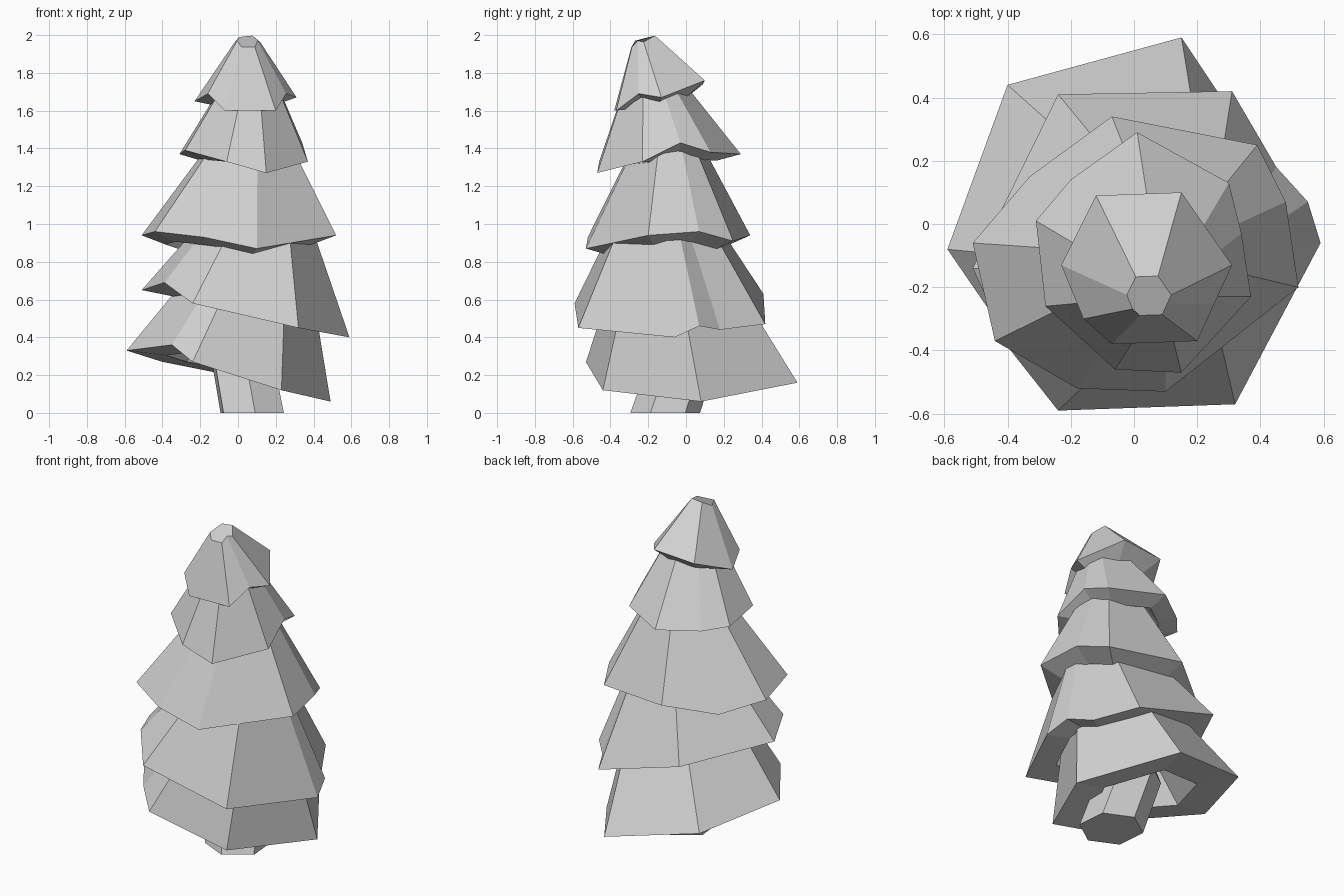
import bpy, bmesh, math
from mathutils import Vector

cube = bpy.data.objects.get("Cube")
if cube:
    bpy.data.objects.remove(cube)

grey = bpy.data.materials.new("light_grey")
grey.use_nodes = True
grey.diffuse_color = (0.64, 0.64, 0.64, 1)
grey.node_tree.nodes["Principled BSDF"].inputs["Base Color"].default_value = (0.64, 0.64, 0.64, 1)


def loft(name, rings):
    """Skin a list of equal-length rings and cap both ends."""
    bm = bmesh.new()
    loops = [[bm.verts.new(p) for p in ring] for ring in rings]
    n = len(loops[0])
    for lower, upper in zip(loops, loops[1:]):
        for i in range(n):
            j = (i + 1) % n
            bm.faces.new((lower[i], lower[j], upper[j], upper[i]))
    bm.faces.new(loops[0])
    bm.faces.new(loops[-1])
    bmesh.ops.recalc_face_normals(bm, faces=bm.faces)
    mesh = bpy.data.meshes.new(name)
    bm.to_mesh(mesh)
    bm.free()
    mesh.materials.append(grey)
    obj = bpy.data.objects.new(name, mesh)
    bpy.context.collection.objects.link(obj)


def scaled(ring, factor, centre, height_factor):
    """Shrink a ring about its middle and move that middle to a new centre."""
    middle = sum(ring, Vector()) / len(ring)
    size = Vector((factor, factor, height_factor))
    return [Vector(centre) + (p - middle) * size for p in ring]


def foliage_tier(name, rim, top_centre, top_scale, lip_scale,
                 lip_drop=0.0, lip_height=None, top_height=None):
    """Tilted hollow cone: cavity ceiling, lower lip, outer rim, top cap."""
    rim = [Vector(p) for p in rim]
    middle = sum(rim, Vector()) / len(rim)
    top = Vector(top_centre)
    lip_height = lip_scale if lip_height is None else lip_height
    top_height = top_scale if top_height is None else top_height
    lip = scaled(rim, lip_scale, middle - Vector((0, 0, lip_drop)), lip_height)
    inner = top_scale * 0.75
    ceiling = scaled(rim, inner, middle.lerp(top, 0.6), inner)
    loft(name, [ceiling, lip, rim, scaled(rim, top_scale, top, top_height)])


# Leaning six-sided trunk
def trunk_ring(x, y, z, radius):
    return [Vector((x + radius * math.cos(a), y + radius * math.sin(a), z))
            for a in (math.radians(35 + 60 * k) for k in range(6))]


loft("trunk", [trunk_ring(0.075, -0.11, 0, 0.185),
               trunk_ring(0.02, -0.01, 0.3, 0.18),
               trunk_ring(0.08, -0.06, 0.68, 0.12)])

# Foliage, bottom to top; each rim is an uneven loop
foliage_tier("bottom_foliage", [
    (-0.59, -0.08, 0.33), (-0.35, -0.43, 0.36), (-0.24, -0.53, 0.27),
    (0.23, -0.44, 0.12), (0.49, 0.08, 0.06), (0.15, 0.59, 0.16),
    (-0.4, 0.44, 0.27)], (0.06, -0.1, 0.72), 0.57, 0.57, lip_drop=-0.02)

foliage_tier("lower_foliage", [
    (-0.51, -0.14, 0.65), (-0.39, -0.4, 0.69), (-0.24, -0.59, 0.58),
    (0.32, -0.57, 0.45), (0.59, -0.06, 0.4), (0.55, 0.07, 0.46),
    (0.45, 0.18, 0.44), (0.31, 0.42, 0.47), (-0.24, 0.41, 0.63)],
    (0.17, -0.12, 1.1), 0.4, 0.65)

foliage_tier("middle_foliage", [
    (-0.51, -0.06, 0.94), (-0.44, -0.37, 0.96), (-0.18, -0.52, 0.93),
    (0.1, -0.53, 0.87), (0.52, -0.2, 0.94), (0.48, 0.07, 0.96),
    (0.39, 0.25, 0.91), (-0.07, 0.34, 0.94), (-0.33, 0.15, 0.88)],
    (0.07, -0.1, 1.5), 0.32, 0.75, lip_drop=0.045)

foliage_tier("upper_foliage", [
    (-0.31, 0.01, 1.37), (-0.28, -0.26, 1.39), (-0.06, -0.46, 1.33),
    (0.15, -0.47, 1.27), (0.37, -0.23, 1.33), (0.34, -0.03, 1.43),
    (0.3, 0.13, 1.38), (0.01, 0.29, 1.37), (-0.2, 0.14, 1.36)],
    (0.07, -0.18, 1.78), 0.36, 0.68, lip_drop=0.025, lip_height=0.25)

foliage_tier("tip_foliage", [
    (-0.23, -0.13, 1.65), (-0.16, -0.3, 1.69), (-0.07, -0.38, 1.6),
    (0.2, -0.37, 1.6), (0.255, -0.25, 1.69), (0.31, -0.13, 1.67),
    (0.15, 0.1, 1.76), (-0.12, 0.09, 1.74)],
    (0.048, -0.235, 1.965), 0.26, 0.65, lip_drop=0.035, lip_height=0.4, top_height=0.38)
